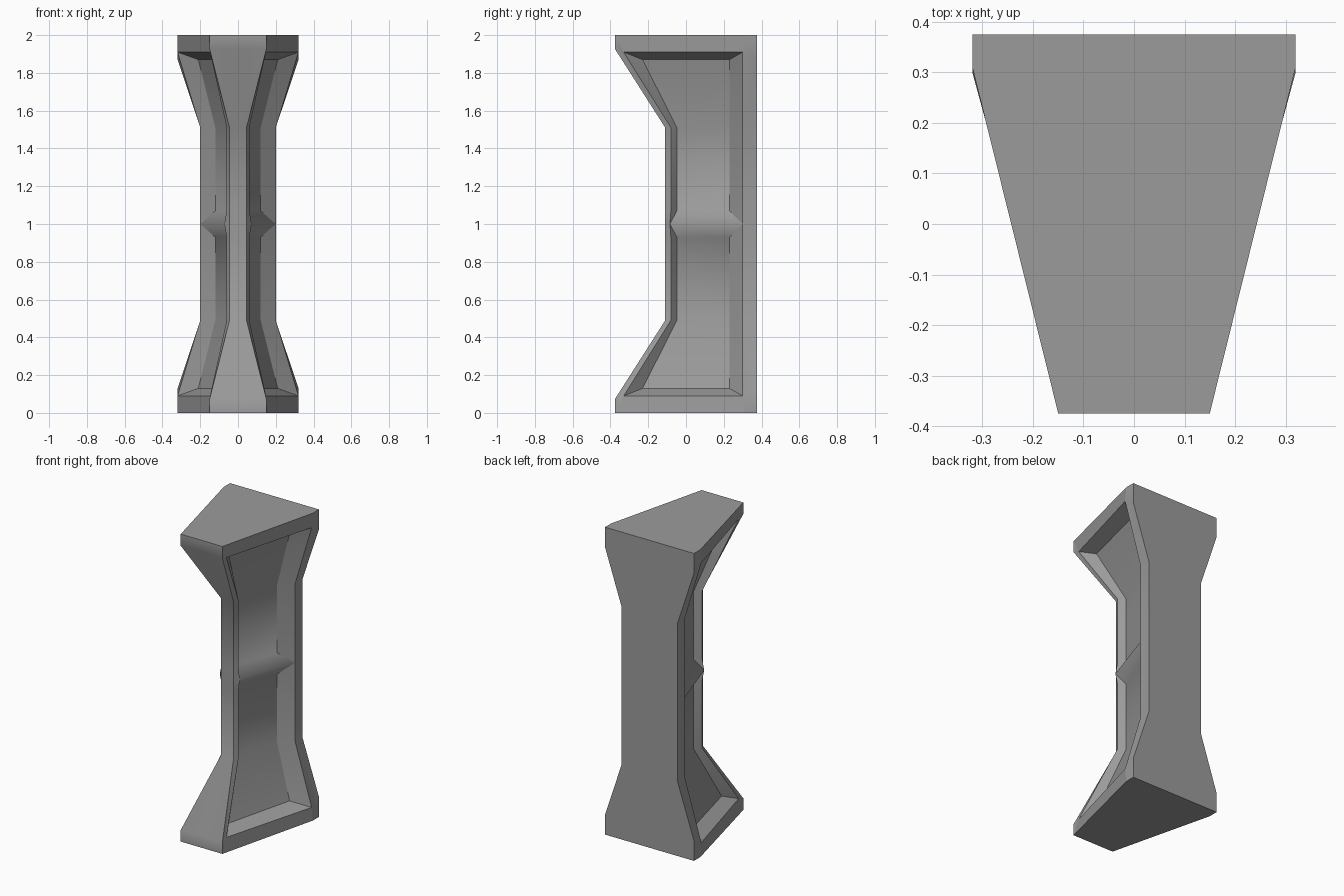
import bpy
import bmesh

cube = bpy.data.objects.get("Cube")
if cube:
    bpy.data.objects.remove(cube, do_unlink=True)

stone = bpy.data.materials.new("grey stone")
stone.use_nodes = True
colour = (0.33, 0.33, 0.33, 1)
stone.diffuse_color = colour
stone.node_tree.nodes["Principled BSDF"].inputs["Base Color"].default_value = colour

# Lower right quarter of the pillar, as rows of points running from back to front
MID = 1.0


def shaft(z):
    return [(0.2, 0.375, z), (0.2, 0.3, z), (0.12, 0.23, z),
            (0.02, -0.048, z), (0.06, -0.08, z), (0.045, -0.11, z)]


back, side, front = (0.32, 0.375, 0), (0.32, 0.31, 0), (0.15, -0.375, 0)
base = [back, side, side, front, front, front]
rim_back, rim_front = (0.32, 0.3, 0.09), (0.148, -0.33, 0.09)
foot_back, foot_front = (0.32, 0.375, 0.13), (0.15, -0.375, 0.075)
sill = [foot_back, rim_back, rim_back, rim_front, rim_front, foot_front]
foot = [foot_back, rim_back, (0.21, 0.23, 0.13), (0.095, -0.23, 0.13), rim_front, foot_front]

# The crossbar ridge rises from the recess floor to the rim
ridge = shaft(MID)
ridge[4] = (0.072, -0.085, MID)
ridge[2], ridge[3] = ridge[1], ridge[4]

rows = [base, sill, foot, shaft(0.49), shaft(0.93), ridge]
# Close each row to the centre plane at back and front
rows = [[(0, *r[0][1:])] + r + [(0, *r[-1][1:])] for r in rows]

bm = bmesh.new()
strip = bm.faces.layers.int.new("strip")
verts = {}


def vert(p):
    if p not in verts:
        verts[p] = bm.verts.new((p[0], p[1], p[2] - MID))
    return verts[p]


def add_face(points, group):
    unique = list(dict.fromkeys(points))
    if len(unique) > 2:
        face = bm.faces.new([vert(p) for p in unique])
        face[strip] = group
        face.smooth = True


for level, (low, high) in enumerate(zip(rows, rows[1:])):
    for col in range(len(low) - 1):
        # The recess floor, its sill and the base count as separate surfaces
        group = col + 10 * min(level, 2) if col == 3 else col
        add_face([low[col], low[col + 1], high[col + 1], high[col]], group)
add_face(rows[0][::-1], -1)

# Smooth along each strip, sharp between strips
bmesh.ops.recalc_face_normals(bm, faces=bm.faces)
if sum(f.normal.z for f in bm.faces if f[strip] == -1) > 0:
    bmesh.ops.reverse_faces(bm, faces=bm.faces)
for e in bm.edges:
    if len(e.link_faces) == 2:
        e.smooth = e.link_faces[0][strip] == e.link_faces[1][strip]

mesh = bpy.data.meshes.new("pillar")
bm.to_mesh(mesh)
bm.free()
mesh.materials.append(stone)
pillar = bpy.data.objects.new("pillar", mesh)
pillar.location.z = MID
bpy.context.collection.objects.link(pillar)

# Mirror left to right and bottom to top
mirror = pillar.modifiers.new("mirror", 'MIRROR')
mirror.use_axis = (True, False, True)
mirror.merge_threshold = 0.0005
